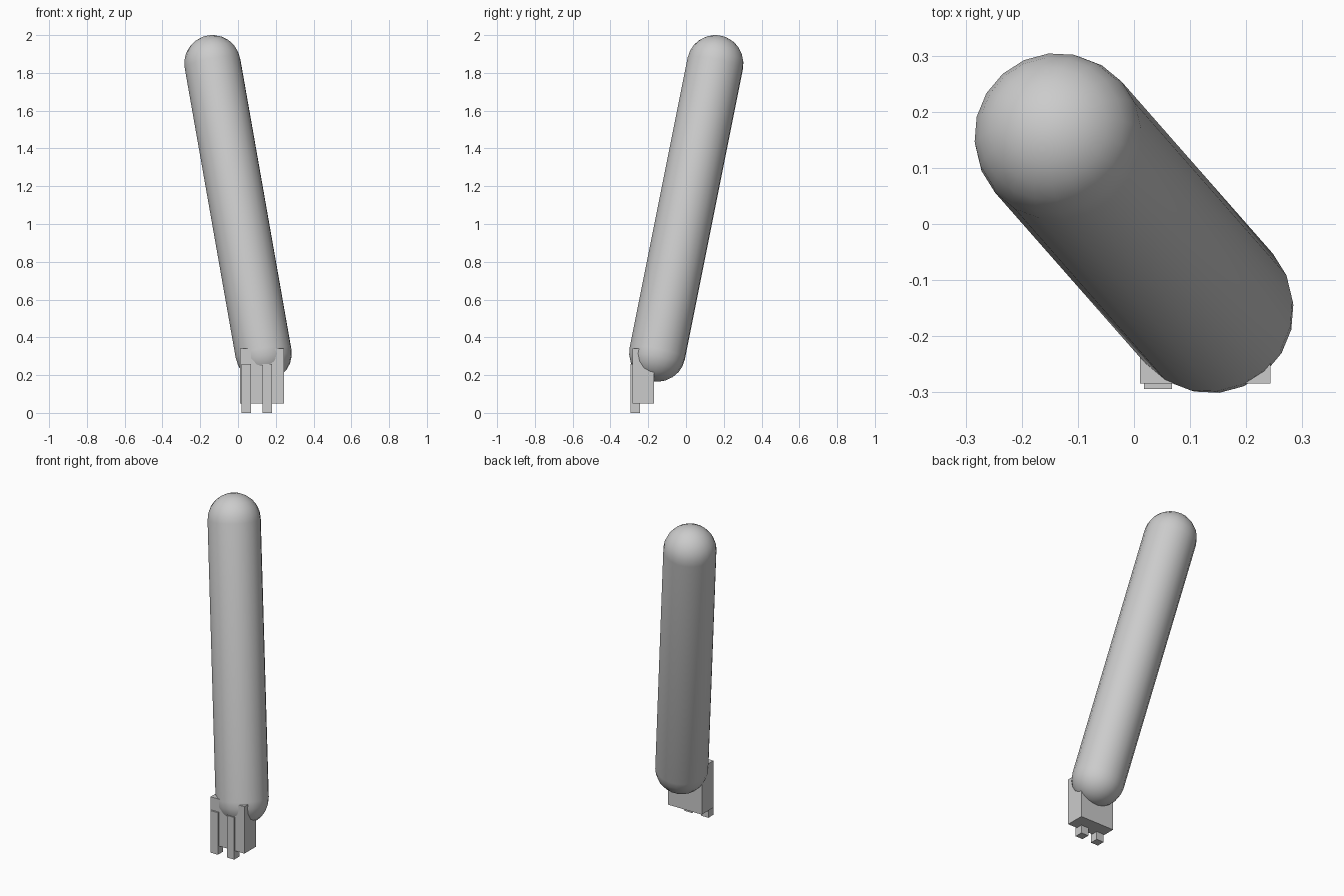
import bpy
import bmesh
import math
from mathutils import Vector

cube = bpy.data.objects.get("Cube")
if cube:
    bpy.data.objects.remove(cube, do_unlink=True)

# One plain grey for every part
grey = bpy.data.materials.new("plain grey")
grey.use_nodes = True
colour = (0.6, 0.6, 0.6, 1)
grey.diffuse_color = colour
grey.node_tree.nodes["Principled BSDF"].inputs["Base Color"].default_value = colour


def add_object(name, bm):
    mesh = bpy.data.meshes.new(name)
    bm.to_mesh(mesh)
    bm.free()
    mesh.materials.append(grey)
    obj = bpy.data.objects.new(name, mesh)
    bpy.context.collection.objects.link(obj)
    return obj


def add_box(name, low, high):
    low, high = Vector(low), Vector(high)
    bm = bmesh.new()
    bmesh.ops.create_cube(bm, size=1)
    bmesh.ops.scale(bm, vec=high - low, verts=bm.verts)
    bmesh.ops.translate(bm, vec=(low + high) / 2, verts=bm.verts)
    return add_object(name, bm)


def add_capsule(name, start, end, radius, sides=20, rings=6):
    """Lathe a round-ended rod, then lean it from start to end."""
    start, end = Vector(start), Vector(end)
    axis = end - start
    bm = bmesh.new()
    profile = []
    for centre, first in ((0, -90), (axis.length, 0)):
        for i in range(rings + 1):
            a = math.radians(first + 90 * i / rings)
            profile.append(bm.verts.new((radius * math.cos(a), 0, centre + radius * math.sin(a))))
    edges = [bm.edges.new(pair) for pair in zip(profile, profile[1:])]
    bmesh.ops.spin(bm, geom=profile + edges, cent=(0, 0, 0), axis=(0, 0, 1),
                   angle=math.tau, steps=sides)
    bmesh.ops.remove_doubles(bm, verts=bm.verts, dist=0.0005)
    bmesh.ops.recalc_face_normals(bm, faces=bm.faces)
    obj = add_object(name, bm)
    obj.rotation_mode = 'QUATERNION'
    obj.rotation_quaternion = axis.to_track_quat('Z', 'Y')
    obj.location = start
    return obj


# Leaning round-ended rod
rod = add_capsule("leaning_rod", (0.135, -0.152, 0.315), (-0.135, 0.155, 1.85), 0.15)
bpy.ops.object.select_all(action='DESELECT')
rod.select_set(True)
bpy.context.view_layer.objects.active = rod
bpy.ops.object.shade_smooth_by_angle(angle=math.radians(40))

# Block at the foot of the rod
add_box("foot_block", (0.011, -0.284, 0.05), (0.243, -0.17, 0.34))

# Two prongs set into the front of the block
for name, x in (("right_prong", 0.018), ("left_prong", 0.13)):
    add_box(name, (x, -0.294, 0), (x + 0.05, -0.244, 0.26))
